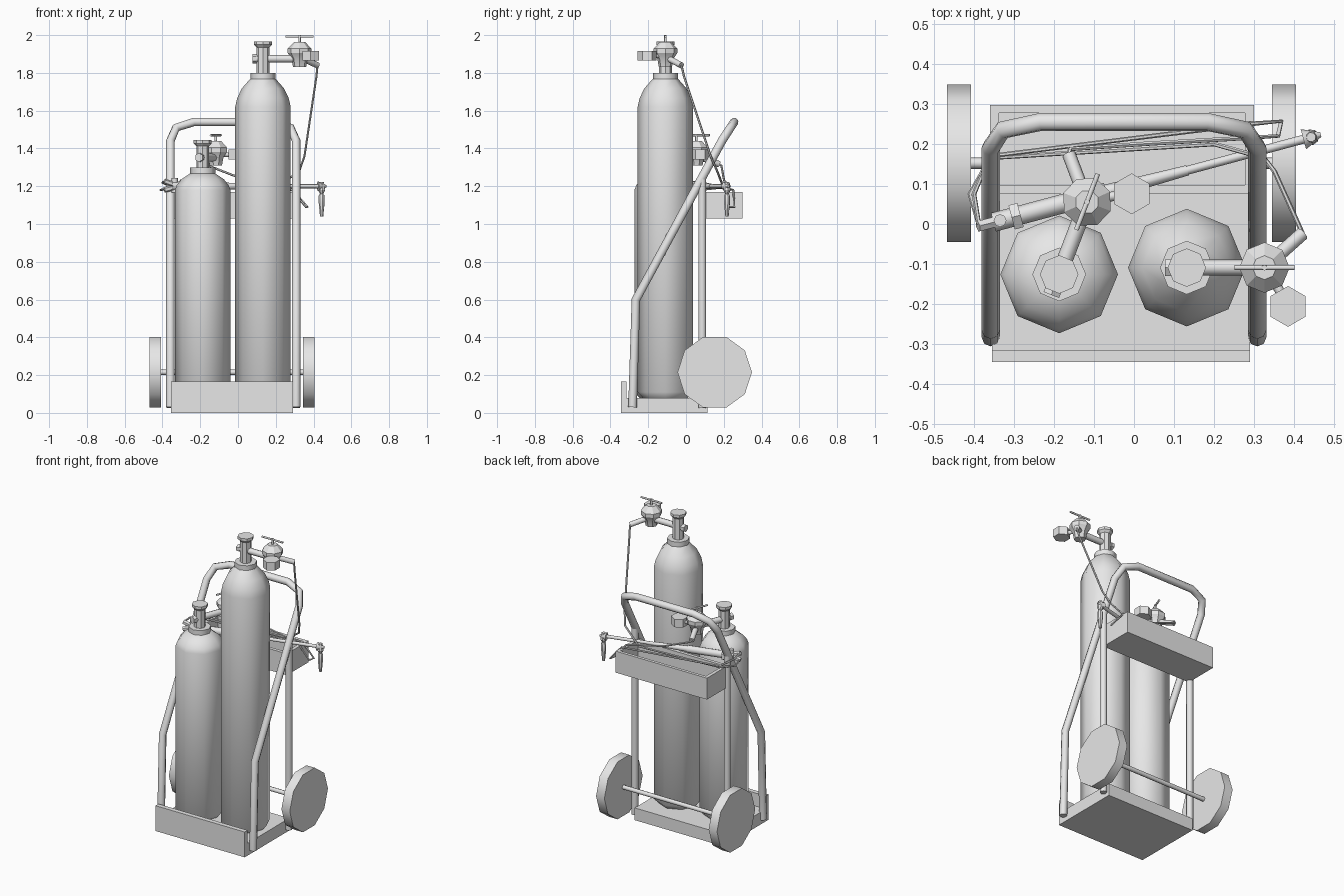
import bpy, bmesh
from math import radians
from mathutils import Matrix, Vector

if "Cube" in bpy.data.objects:
    bpy.data.objects.remove(bpy.data.objects["Cube"])

grey = bpy.data.materials.new("plain_grey")
grey.use_nodes = True
grey.diffuse_color = (0.8, 0.8, 0.8, 1)
grey.node_tree.nodes["Principled BSDF"].inputs["Base Color"].default_value = (0.8, 0.8, 0.8, 1)


def smooth(obj, angle):
    bpy.ops.object.select_all(action="DESELECT")
    obj.select_set(True)
    bpy.context.view_layer.objects.active = obj
    bpy.ops.object.shade_smooth_by_angle(angle=radians(angle))


def finish(name, bm, angle=0):
    bmesh.ops.recalc_face_normals(bm, faces=bm.faces)
    mesh = bpy.data.meshes.new(name)
    bm.to_mesh(mesh)
    bm.free()
    obj = bpy.data.objects.new(name, mesh)
    bpy.context.collection.objects.link(obj)
    mesh.materials.append(grey)
    if angle:
        smooth(obj, angle)
    return obj


def box(name, low, high):
    low, high = Vector(low), Vector(high)
    bm = bmesh.new()
    bmesh.ops.create_cube(bm, size=1, matrix=Matrix.Translation((low + high) / 2)
                          @ Matrix.Diagonal((*(high - low), 1)))
    return finish(name, bm)


def lathe(name, profile, place, sides=8, angle=50):
    """Revolve (radius, height) pairs about z, with closed ends."""
    bm = bmesh.new()
    rings = []
    for r, z in profile:
        ring = bmesh.ops.create_circle(bm, segments=sides, radius=r,
                                       matrix=place @ Matrix.Translation((0, 0, z)))
        rings.append(ring["verts"])
    for a, b in zip(rings, rings[1:]):
        for i in range(sides):
            j = (i + 1) % sides
            bm.faces.new((a[i], a[j], b[j], b[i]))
    bm.faces.new(rings[0])
    bm.faces.new(rings[-1])
    return finish(name, bm, angle)


def rod(name, a, b, r1, r2=None, sides=8, place=Matrix(), angle=50):
    a, b = place @ Vector(a), place @ Vector(b)
    turn = (b - a).to_track_quat("Z", "Y").to_matrix().to_4x4()
    return lathe(name, [(r1, 0), (r1 if r2 is None else r2, (b - a).length)],
                 Matrix.Translation(a) @ turn, sides, angle)


def tube(name, points, radius, resolution=2):
    curve = bpy.data.curves.new(name, "CURVE")
    curve.dimensions = "3D"
    curve.bevel_depth = radius
    curve.bevel_resolution = resolution
    curve.use_fill_caps = True
    spline = curve.splines.new("POLY")
    spline.points.add(len(points) - 1)
    for p, co in zip(spline.points, points):
        p.co = (*co, 1)
    obj = bpy.data.objects.new(name, curve)
    bpy.context.collection.objects.link(obj)
    curve.materials.append(grey)
    bpy.ops.object.select_all(action="DESELECT")
    obj.select_set(True)
    bpy.context.view_layer.objects.active = obj
    bpy.ops.object.convert(target="MESH")
    smooth(bpy.context.view_layer.objects.active, 50)


# Base plate with front lip
box("base_plate", (-0.355, -0.345, 0), (0.29, 0.115, 0.08))
box("base_lip", (-0.355, -0.345, 0), (0.29, -0.315, 0.165))

# Wheels and axle
for name, x in (("right_wheel", -0.468), ("left_wheel", 0.345)):
    lathe(name, [(0.197, 0), (0.197, 0.06)],
          Matrix.Translation((x, 0.152, 0.215)) @ Matrix.Rotation(radians(90), 4, "Y"), 10)
rod("axle", (-0.42, 0.152, 0.215), (0.36, 0.152, 0.215), 0.014)

# Bent handle frame: one half is listed, the other is mirrored about the cart centre
MID, HALF = -0.025, 0.333
half = [(HALF, -0.283, 0.03), (HALF, -0.265, 0.6), (HALF, 0.19, 1.44),
        (HALF - 0.03, 0.235, 1.51), (HALF - 0.125, 0.255, 1.54)]
tube("handle_frame", [(MID - x, y, z) for x, y, z in half]
     + [(MID + x, y, z) for x, y, z in reversed(half)], 0.023)
for name, x in (("right_post", MID - HALF), ("left_post", MID + HALF)):
    rod(name, (x, 0.086, 0.025), (x, 0.086, 1.25), 0.021)

# Open tool tray
box("tray_floor", (-0.36, 0.075, 1.03), (0.3, 0.298, 1.05))
box("tray_front", (-0.36, 0.075, 1.03), (0.3, 0.097, 1.17))
box("tray_back", (-0.36, 0.278, 1.03), (0.3, 0.298, 1.17))
box("tray_right", (-0.36, 0.09, 1.03), (-0.338, 0.285, 1.17))
box("tray_left", (0.278, 0.09, 1.03), (0.3, 0.285, 1.17))


# Gas cylinder with collar, valve and regulator
def gas_cylinder(side, x, y, shoulder, collar, valve, heading):
    stand = Matrix.Translation((x, y, 0))
    rise = collar - shoulder
    lathe(side + "_tank", [(0.12, 0.08), (0.147, 0.11), (0.147, shoulder),
                           (0.137, shoulder + rise * 0.3), (0.112, shoulder + rise * 0.65),
                           (0.066, collar)], stand)
    lathe(side + "_collar", [(0.067, collar - 0.005), (0.067, collar + 0.03)], stand)
    lathe(side + "_valve", [(0.034, collar), (0.034, valve + 0.06),
                            (0.048, valve + 0.075), (0.048, valve + 0.092)], stand, 8, 30)

    place = Matrix.Translation((x, y, valve)) @ Matrix.Rotation(radians(heading), 4, "Z")
    rod(side + "_inlet_nut", (-0.055, 0, 0), (-0.035, 0, 0), 0.024, sides=6, place=place)
    rod(side + "_inlet_pipe", (-0.045, 0, 0), (0.16, 0, 0), 0.02, place=place)
    body = place @ Matrix.Translation((0.194, 0, 0))
    lathe(side + "_regulator", [(0.035, -0.043), (0.043, 0), (0.063, 0.03), (0.063, 0.053),
                                (0.03, 0.088), (0.026, 0.088)], body, 8, 25)
    rod(side + "_knob_stem", (0, 0, 0.08), (0, 0, 0.125), 0.007, place=body)
    rod(side + "_knob_bar", (-0.075, 0, 0.118), (0.075, 0, 0.118), 0.006, place=body)
    rod(side + "_gauge", (0.059, -0.097, -0.01), (0.059, -0.097, 0.042), 0.051,
        sides=6, place=body, angle=0)
    rod(side + "_gauge_pipe", (0.025, -0.035, 0.015), (0.05, -0.08, 0.015), 0.012, place=body)
    rod(side + "_outlet", (0.02, 0.018, 0.0), (0.095, 0.085, -0.035), 0.017, place=body)
    return body @ Vector((0.095, 0.085, -0.035))


left_outlet = gas_cylinder("left", 0.132, -0.109, 1.62, 1.77, 1.875, 0)
right_outlet = gas_cylinder("right", -0.187, -0.126, 1.18, 1.268, 1.352, 69)

# Cutting torch lying across the tray, built along local x
torch = Matrix.Translation((-0.33, 0.01, 1.2)) @ Matrix.Rotation(radians(15), 4, "Z")
rod("torch_valve", (-0.022, 0, 0), (0.022, 0, 0), 0.024, place=torch)
rod("torch_flange", (0.025, 0, 0), (0.048, 0, 0), 0.036, sides=6, place=torch)
rod("torch_handle", (0.02, 0, 0), (0.27, 0, 0), 0.024, place=torch)
rod("torch_sleeve", (0.27, 0, 0), (0.48, 0, 0), 0.019, 0.013, place=torch)
rod("torch_tube", (0.46, 0, 0), (0.8, 0, 0), 0.011, place=torch)
rod("torch_head", (0.78, 0, 0), (0.825, 0, 0), 0.026, 0.006, place=torch)
lathe("torch_nozzle", [(0.009, -0.16), (0.016, -0.09), (0.016, -0.05), (0.01, -0.04),
                       (0.02, -0.02), (0.012, 0.022)],
      torch @ Matrix.Translation((0.8, 0, 0)), 8, 30)
for name, z in (("upper", 0.02), ("lower", -0.015)):
    rod(name + "_hose_nut", (-0.062, 0, z * 1.3), (-0.02, 0, z * 0.6), 0.015,
        sides=6, place=torch)
    rod(name + "_torch_knob", (-0.005, 0, z), (-0.005, 0.0, z * 2.2), 0.016, place=torch)

# Hoses from each regulator to the torch
tube("left_hose", [left_outlet, (0.415, -0.01, 1.78), (0.352, 0.13, 1.36), (0.325, 0.165, 1.28),
                   (0.2, 0.2, 1.19), (-0.36, 0.165, 1.19), (-0.41, 0.075, 1.18),
                   (-0.388, 0, 1.185)], 0.006, 1)
tube("right_hose", [right_outlet, (-0.16, 0.187, 1.31), (0.02, 0.2, 1.24), (0.28, 0.215, 1.185),
                    (0.36, 0.22, 1.09), (0.368, 0.257, 1.09), (0.29, 0.25, 1.18),
                    (-0.36, 0.17, 1.2), (-0.4, 0.075, 1.22), (-0.388, 0, 1.225)], 0.006, 1)
